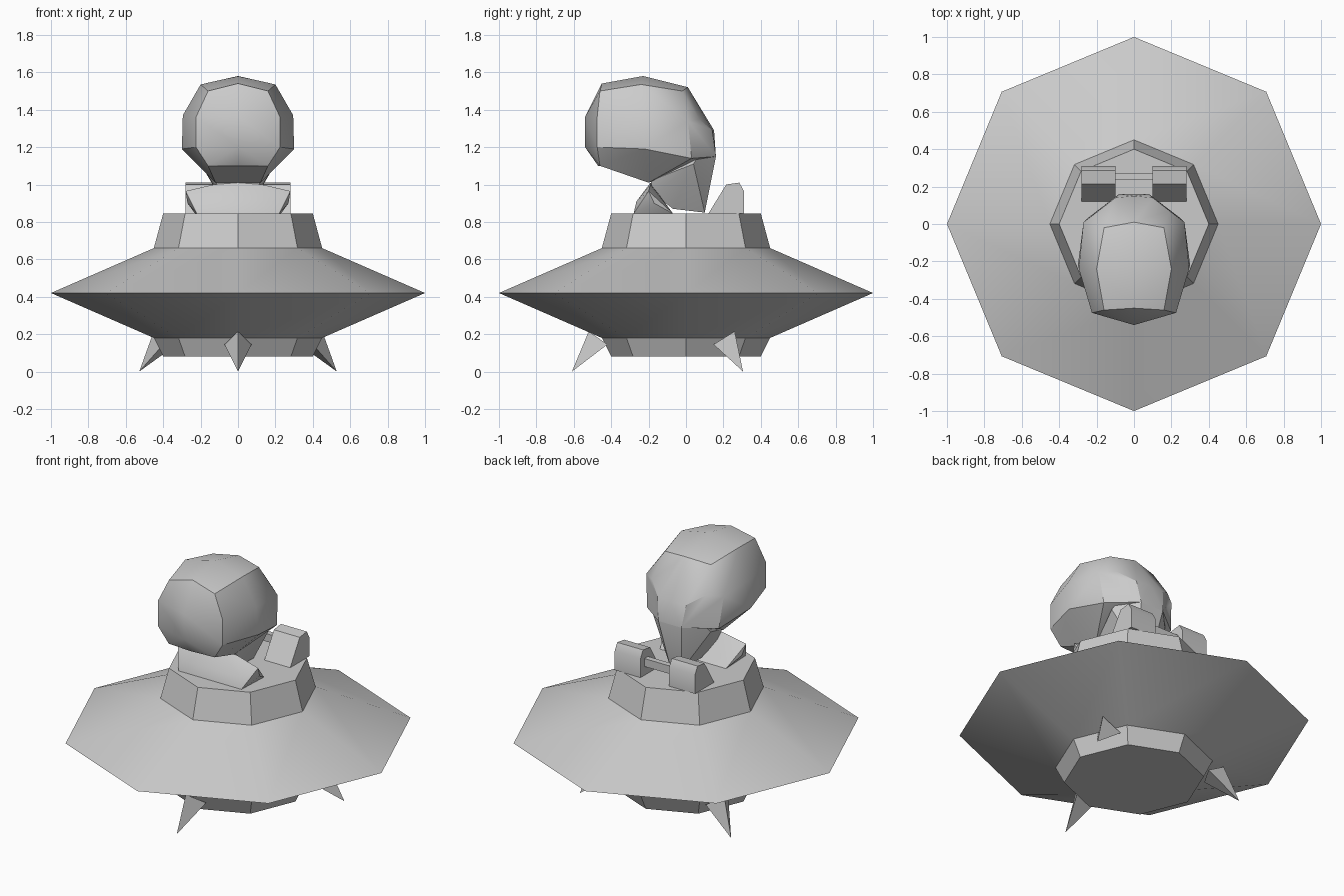
import bpy, bmesh, math
from mathutils import Matrix, Vector

if "Cube" in bpy.data.objects:
    bpy.data.objects.remove(bpy.data.objects["Cube"])

grey = bpy.data.materials.new("plain grey")
grey.use_nodes = True
COLOUR = (0.6, 0.6, 0.6, 1)
grey.diffuse_color = COLOUR
grey.node_tree.nodes["Principled BSDF"].inputs["Base Color"].default_value = COLOUR


def finish(name, bm, angle=30):
    bmesh.ops.recalc_face_normals(bm, faces=bm.faces)
    mesh = bpy.data.meshes.new(name)
    bm.to_mesh(mesh)
    bm.free()
    mesh.materials.append(grey)
    obj = bpy.data.objects.new(name, mesh)
    bpy.context.collection.objects.link(obj)
    bpy.ops.object.select_all(action='DESELECT')
    obj.select_set(True)
    bpy.context.view_layer.objects.active = obj
    bpy.ops.object.shade_smooth_by_angle(angle=math.radians(angle))
    return obj


def hull(name, points, mirror=True, matrix=None):
    """Faceted solid around a few corner points, mirrored across x."""
    bm = bmesh.new()
    for x, y, z in points:
        for side in ((1, -1) if mirror and x else (1,)):
            bm.verts.new((x * side, y, z))
    res = bmesh.ops.convex_hull(bm, input=bm.verts)
    loose = [v for v in bm.verts if not v.link_faces]
    bmesh.ops.delete(bm, geom=loose, context='VERTS')
    bmesh.ops.dissolve_limit(bm, angle_limit=math.radians(4),
                             verts=bm.verts, edges=bm.edges)
    if matrix:
        bm.transform(matrix)
    return finish(name, bm)


# Eight-sided saucer with lower drum and raised cockpit
bm = bmesh.new()
rings = []
for radius, z in ((0.4, 0.08), (0.45, 0.18), (1, 0.42), (0.45, 0.66), (0.4, 0.845)):
    rings.append([bm.verts.new((radius * math.cos(i * math.pi / 4),
                                radius * math.sin(i * math.pi / 4), z)) for i in range(8)])
for low, high in zip(rings, rings[1:]):
    for i in range(8):
        j = (i + 1) % 8
        bm.faces.new((low[i], low[j], high[j], high[i]))
bm.faces.new(rings[0])
bm.faces.new(rings[-1])
finish("saucer", bm)

# Three pointed landing legs
for i, name in enumerate(("front_leg", "left_leg", "right_leg")):
    hull(name, [(0, -0.61, 0), (0, -0.52, 0.215), (0.072, -0.42, 0.145)],
         matrix=Matrix.Rotation(i * math.tau / 3, 4, 'Z'))

# Seat leaning behind the pilot
hull("seat", [(0.22, -0.28, 0.845), (0.23, -0.07, 0.845), (0.2, -0.265, 0.91),
              (0.28, -0.2, 0.965), (0.27, -0.17, 0.9),
              (0.13, -0.19, 1.0), (0, -0.19, 1.01)])

# Large faceted skull
hull("skull", [
    (0, -0.45, 1.54), (0, -0.23, 1.58), (0, 0.01, 1.52),
    (0.16, -0.46, 1.5), (0.2, -0.24, 1.535), (0.16, -0.02, 1.5),
    (0, -0.54, 1.36), (0, -0.54, 1.2), (0.225, -0.475, 1.36), (0.225, -0.475, 1.2),
    (0.16, -0.46, 1.1), (0, -0.47, 1.1),
    (0.295, -0.24, 1.37), (0.3, -0.22, 1.19), (0.27, 0.01, 1.34), (0.25, 0.03, 1.14),
    (0.12, -0.2, 1.01), (0, -0.2, 1.01),
    (0.19, 0.07, 1.35), (0, 0.07, 1.42), (0.1, 0.14, 1.29), (0, 0.15, 1.29),
    (0.08, 0.16, 1.15)])

# Narrow face and jaw
hull("jaw", [(0.08, 0.16, 1.15), (0.1, 0.14, 1.28), (0.2, 0.04, 1.11),
             (0.12, -0.19, 1.02), (0.1, -0.17, 0.95), (0.06, -0.07, 0.87),
             (0.04, 0.1, 0.85)])

# Pair of chamfered control grips
profile = ((0.12, 0.845), (0.2, 0.94), (0.215, 1.0), (0.285, 1.01),
           (0.31, 0.965), (0.31, 0.845))
for side, name in ((1, "left_control"), (-1, "right_control")):
    hull(name, [(side * x, y, z) for y, z in profile for x in (0.1, 0.28)],
         mirror=False)

# Bar joining the grips
hull("control_bar", [(0.11, y, z) for y in (0.235, 0.27) for z in (0.9, 0.95)])
